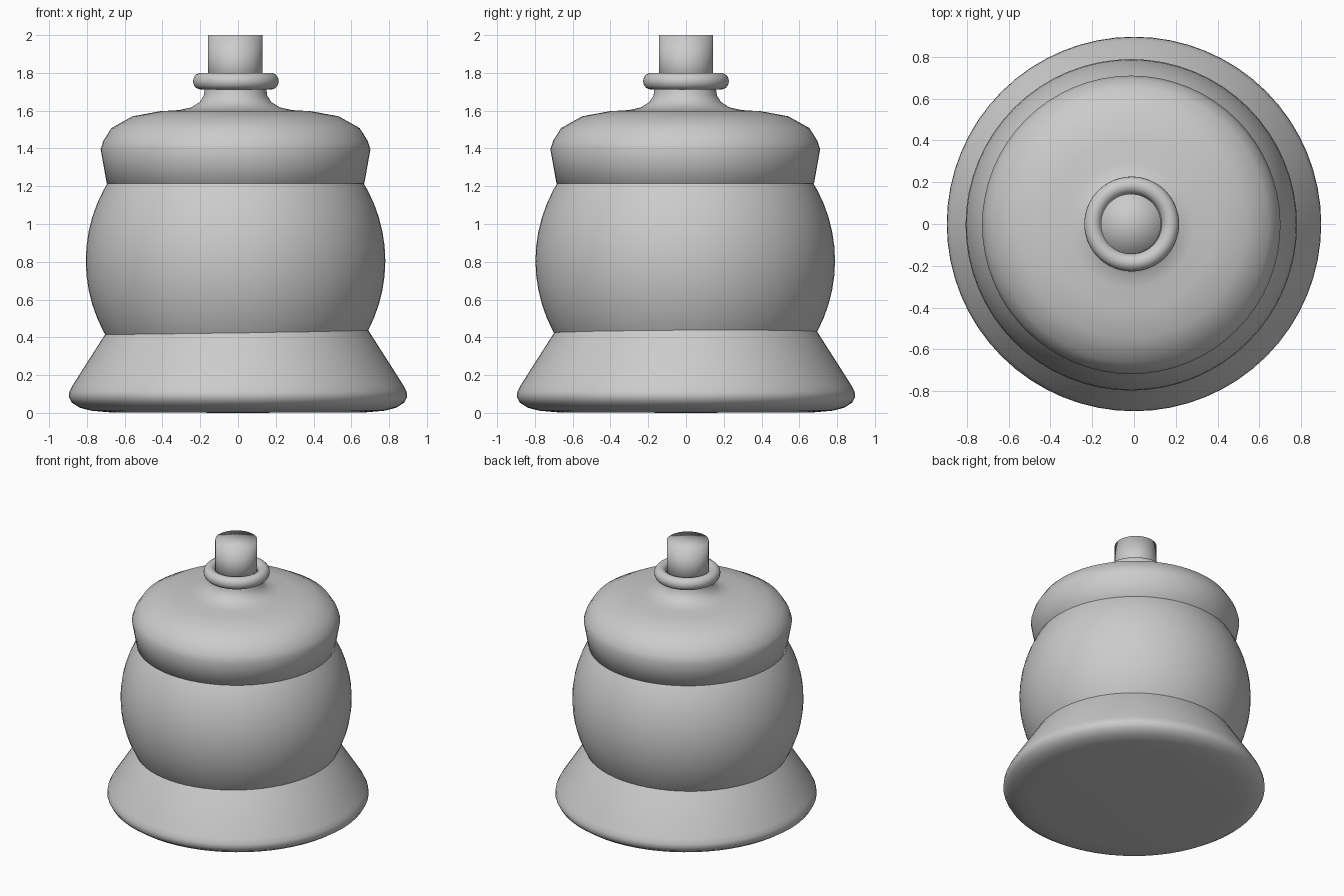
import bpy, bmesh, math

if "Cube" in bpy.data.objects:
    bpy.data.objects.remove(bpy.data.objects["Cube"])

SEG = 64


def lathe(name, profile, cx=0.0, cy=0.0):
    """Revolve (radius, z) points about a vertical axis; radius 0 makes a pole."""
    bm = bmesh.new()
    rings = []
    for r, z in profile:
        if r == 0:
            rings.append([bm.verts.new((cx, cy, z))] * SEG)
        else:
            rings.append([bm.verts.new((cx + r * math.cos(2 * math.pi * i / SEG),
                                        cy + r * math.sin(2 * math.pi * i / SEG), z))
                          for i in range(SEG)])
    for a, b in zip(rings, rings[1:]):
        for i in range(SEG):
            j = (i + 1) % SEG
            loop = list(dict.fromkeys((a[i], a[j], b[j], b[i])))
            bm.faces.new(loop).smooth = True
    bmesh.ops.recalc_face_normals(bm, faces=bm.faces)
    mesh = bpy.data.meshes.new(name)
    bm.to_mesh(mesh)
    bm.free()
    obj = bpy.data.objects.new(name, mesh)
    bpy.context.collection.objects.link(obj)
    return obj


# Flared foot with a rounded lower rim
lathe("base", [(0, 0), (0.68, 0.003), (0.78, 0.012), (0.84, 0.028), (0.88, 0.055),
               (0.896, 0.085), (0.893, 0.11), (0.878, 0.142), (0.69, 0.437),
               (0.62, 0.52), (0, 0.54)])

# Bulging round body
R, ZC = 0.793, 0.805
ball = [(R * math.sin(math.pi * k / 32), ZC - R * math.cos(math.pi * k / 32)) for k in range(1, 32)]
lathe("body", [(0, ZC - R)] + ball + [(0, ZC + R)], -0.013, -0.004)

# Shoulder cap rising to a narrow neck
lathe("shoulder", [(0, 1.17), (0.6, 1.17), (0.682, 1.215), (0.714, 1.395), (0.70, 1.44),
                   (0.657, 1.508), (0.546, 1.57), (0.40, 1.597), (0.30, 1.603),
                   (0.235, 1.617), (0.19, 1.645), (0.168, 1.68), (0.162, 1.72),
                   (0.16, 1.76), (0, 1.76)], -0.013, -0.004)

# Collar ring around the neck
ring = [(0.185 + 0.042 * math.cos(2 * math.pi * k / 20), 1.756 + 0.044 * math.sin(2 * math.pi * k / 20))
        for k in range(21)]
collar = lathe("collar", ring, -0.011, 0.0)
bm = bmesh.new()
bm.from_mesh(collar.data)
bmesh.ops.remove_doubles(bm, verts=bm.verts, dist=1e-4)
bmesh.ops.recalc_face_normals(bm, faces=bm.faces)
bm.to_mesh(collar.data)
bm.free()

# Plain round stem on top
lathe("stem", [(0, 1.7), (0.144, 1.7), (0.144, 2.0), (0, 2.0)], -0.015, 0.0)
